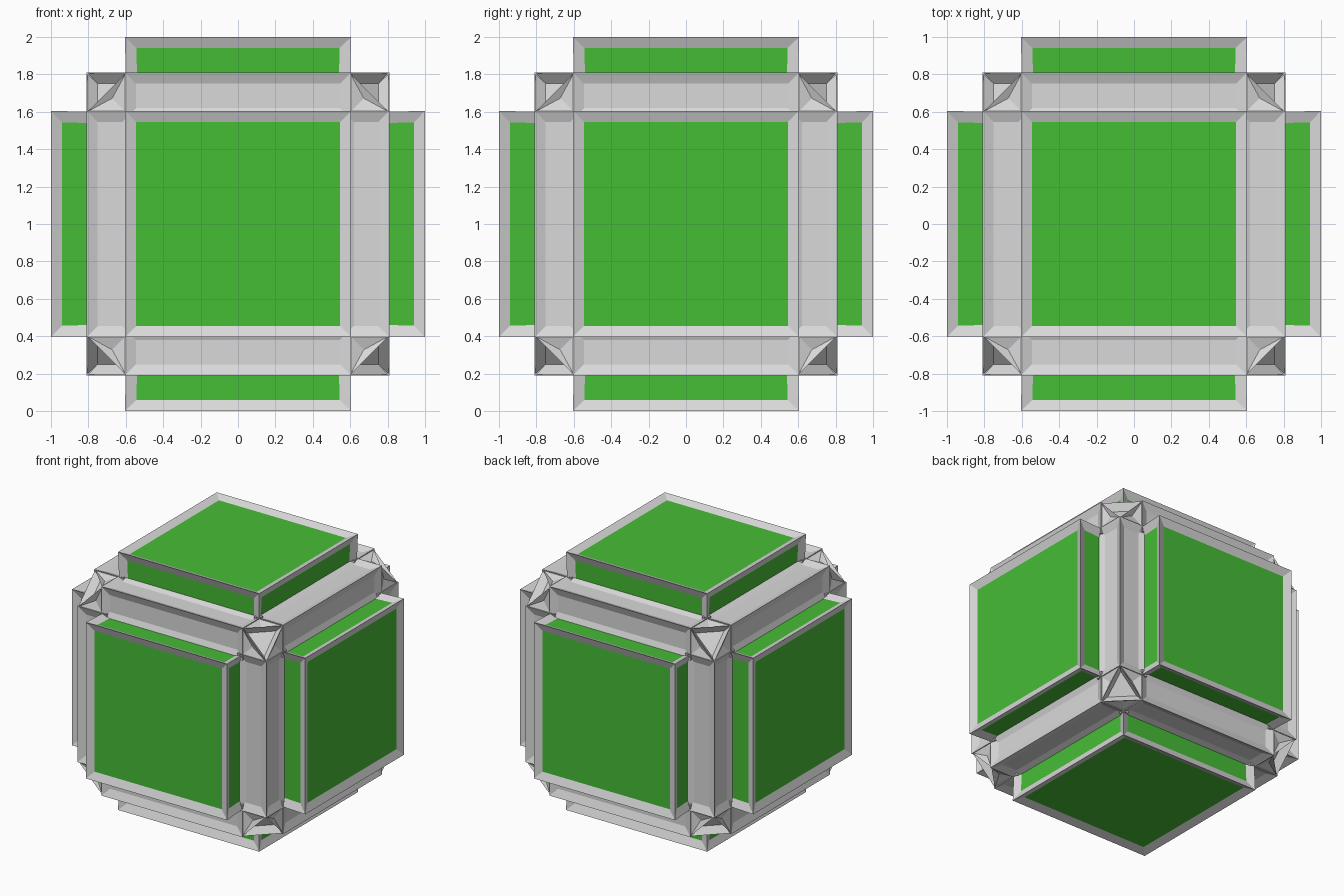
import bpy, bmesh, math
from mathutils import Matrix, Vector

if "Cube" in bpy.data.objects:
    bpy.data.objects.remove(bpy.data.objects["Cube"])


def material(name, rgb):
    m = bpy.data.materials.new(name)
    m.diffuse_color = (*rgb, 1)
    m.use_nodes = True
    m.node_tree.nodes["Principled BSDF"].inputs["Base Color"].default_value = m.diffuse_color
    return m


GREY = material("light grey metal", (0.70, 0.70, 0.70))
GREEN = material("green panel", (0.062, 0.51, 0.037))
RIM, DIP = 0.06, 0.023          # rim width and recess depth used everywhere


def hull(points):
    """Convex solid with flat polygons merged."""
    bm = bmesh.new()
    for p in points:
        bm.verts.new(p)
    bmesh.ops.convex_hull(bm, input=bm.verts[:])
    bmesh.ops.dissolve_limit(bm, angle_limit=0.02, verts=bm.verts[:], edges=bm.edges[:])
    bmesh.ops.recalc_face_normals(bm, faces=bm.faces[:])
    bm.normal_update()
    return bm


def recess(bm, faces, rim, dip, mat=0):
    bmesh.ops.inset_individual(bm, faces=faces, thickness=rim, depth=-dip,
                               use_even_offset=True)
    for f in faces:
        f.material_index = mat


def finish(bm, name):
    me = bpy.data.meshes.new(name)
    bm.to_mesh(me)
    bm.free()
    me.materials.append(GREY)
    me.materials.append(GREEN)
    return me


def place(mesh, name, rotations):
    for i, r in enumerate(rotations):
        ob = bpy.data.objects.new(f"{name}_{i + 1}", mesh)
        bpy.context.collection.objects.link(ob)
        ob.matrix_world = Matrix.Translation((0, 0, 1)) @ r


def rot(deg, axis):
    return Matrix.Rotation(math.radians(deg), 4, axis)


turns = [rot(90 * k, 'Z') for k in range(4)]
S = (-1, 1)

# Raised square panel on the +x side: green recesses in a grey rim
bm = hull([(x, h * a, h * b) for x, h in ((0.6, 0.595), (1.0, 0.605)) for a in S for b in S])
recess(bm, [f for f in bm.faces if f.normal.x > -0.5], RIM, DIP, 1)
place(finish(bm, "side_panel"), "side_panel", turns + [rot(90, 'Y'), rot(-90, 'Y')])

# Edge bar: square bar between two panels, both outer faces recessed
bm = hull([(x, y, 0.605 * s) for s in S for x in (0.56, 0.81) for y in (0.56, 0.81)])
recess(bm, [f for f in bm.faces if max(f.normal.x, f.normal.y) > 0.9], RIM, DIP)
place(finish(bm, "edge_bar"), "edge_bar",
      [b @ t for b in (Matrix.Identity(4), rot(90, 'X'), rot(90, 'Y')) for t in turns])

# Corner cap: octahedron with a deep triangular pocket and shallow dimples
a, b = 0.805, 0.6
bm = hull([(a, a, b), (a, b, a), (b, a, a), (a, b, b), (b, a, b), (b, b, a)])
out = Vector((1, 1, 1)).normalized()
pocket = [f for f in bm.faces if f.normal.dot(out) > 0.95]
dimples = [f for f in bm.faces if max(f.normal) > 0.99]
recess(bm, pocket, 0.025, 0.06)
bmesh.ops.poke(bm, faces=dimples, offset=-DIP)
place(finish(bm, "corner_cap"), "corner_cap",
      [t @ r for r in (Matrix.Identity(4), rot(180, 'X')) for t in turns])
